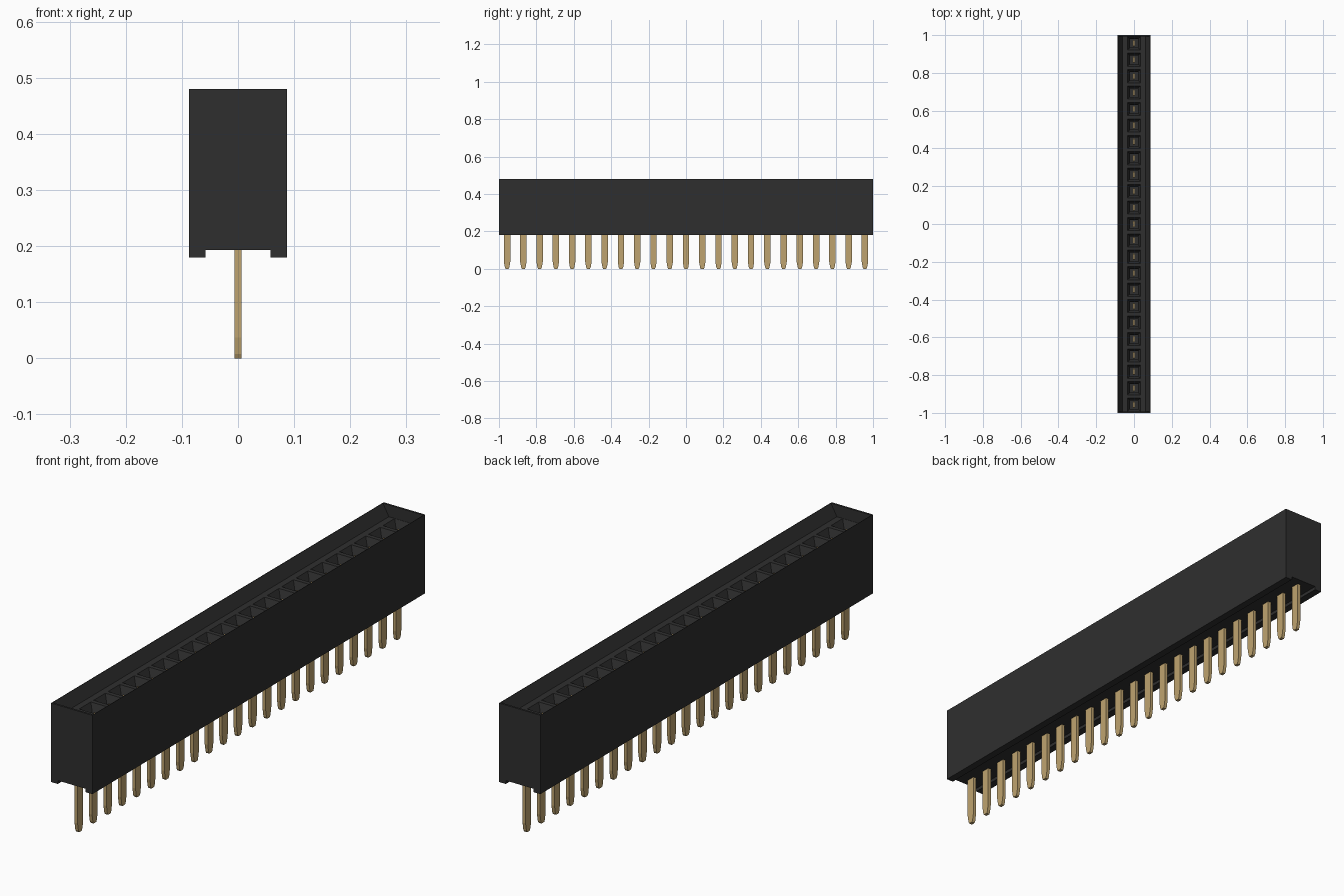
import bpy, bmesh

if "Cube" in bpy.data.objects:
    bpy.data.objects.remove(bpy.data.objects["Cube"], do_unlink=True)

COUNT = 23
PITCH = 2 / COUNT
HALF_W = 0.087
BASE, TOP, FLOOR = 0.18, 0.48, 0.435
centres = [(i - (COUNT - 1) / 2) * PITCH for i in range(COUNT)]


def material(name, rgb, rough):
    mat = bpy.data.materials.new(name)
    mat.use_nodes = True
    mat.diffuse_color = (*rgb, 1)
    shader = mat.node_tree.nodes["Principled BSDF"]
    shader.inputs["Base Color"].default_value = (*rgb, 1)
    shader.inputs["Roughness"].default_value = rough
    return mat


def loft(bm, rings, y=0):
    """Stack of rectangles (half x, half y, z), capped at both ends."""
    loops = [[bm.verts.new((sx * hx, y + sy * hy, z))
              for sx, sy in ((-1, -1), (1, -1), (1, 1), (-1, 1))]
             for hx, hy, z in rings]
    for low, high in zip(loops, loops[1:]):
        for i in range(4):
            j = (i + 1) % 4
            bm.faces.new((low[i], low[j], high[j], high[i]))
    bm.faces.new(loops[0][::-1])
    bm.faces.new(loops[-1])


def finish(bm, name, mat):
    bmesh.ops.recalc_face_normals(bm, faces=bm.faces)
    mesh = bpy.data.meshes.new(name)
    bm.to_mesh(mesh)
    bm.free()
    mesh.materials.append(mat)
    obj = bpy.data.objects.new(name, mesh)
    bpy.context.collection.objects.link(obj)
    return obj


def cut(target, cutter):
    mod = target.modifiers.new("cut", "BOOLEAN")
    mod.operation = "DIFFERENCE"
    mod.solver = "EXACT"
    mod.object = cutter
    bpy.context.view_layer.objects.active = target
    bpy.ops.object.modifier_apply(modifier=mod.name)
    bpy.data.objects.remove(cutter, do_unlink=True)


plastic = material("black plastic", (0.028, 0.028, 0.028), 0.6)
brass = material("gold metal", (0.52, 0.37, 0.16), 0.5)

# Housing: profile with a shallow channel underneath, extruded along y
bm = bmesh.new()
notch, roof = 0.058, BASE + 0.013
half = [(notch, roof), (notch, BASE), (HALF_W, BASE), (HALF_W, TOP)]
profile = half + [(-x, z) for x, z in reversed(half)]
face = bm.faces.new([bm.verts.new((x, -1, z)) for x, z in profile])
extruded = bmesh.ops.extrude_face_region(bm, geom=[face])["geom"]
bmesh.ops.translate(bm, vec=(0, 2, 0),
                    verts=[v for v in extruded if isinstance(v, bmesh.types.BMVert)])
housing = finish(bm, "housing", plastic)

# Sloped trough along the top, closed by thin end walls
bm = bmesh.new()
loft(bm, [(0.06, 0.9925, FLOOR), (0.0855, 0.9925, TOP + 0.001)])
cut(housing, finish(bm, "trough_cutter", plastic))

# Funnel-shaped socket openings
bm = bmesh.new()
for y in centres:
    loft(bm, [(0.02, 0.022, 0.26), (0.02, 0.022, FLOOR - 0.03),
              (0.035, 0.035, FLOOR), (0.035, 0.035, FLOOR + 0.01)], y)
cut(housing, finish(bm, "socket_cutter", plastic))

# Flat contact pins with tapered tips, ending inside the sockets
bm = bmesh.new()
for y in centres:
    loft(bm, [(0.0065, 0.008, 0), (0.0065, 0.012, 0.008),
              (0.0065, 0.017, 0.037), (0.0065, 0.017, 0.3),
              (0.0065, 0.015, 0.41)], y)
finish(bm, "contact_pins", brass)
